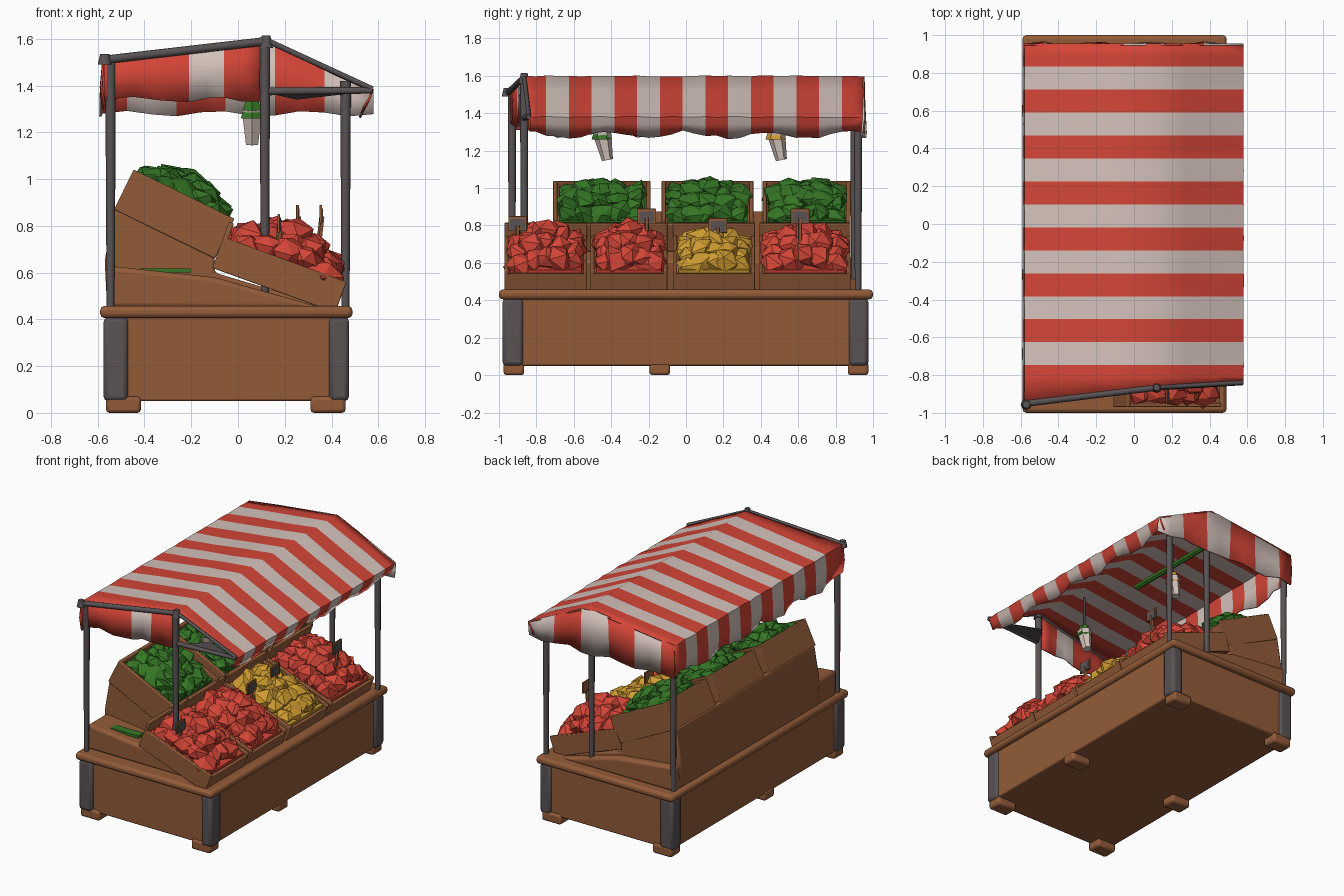
import bpy, bmesh, math, random
from mathutils import Vector, Matrix

random.seed(4)
cube = bpy.data.objects.get("Cube")
if cube:
    bpy.data.objects.remove(cube, do_unlink=True)


def material(name, rgb):
    m = bpy.data.materials.new(name)
    m.use_nodes = True
    m.diffuse_color = (*rgb, 1)
    m.node_tree.nodes["Principled BSDF"].inputs["Base Color"].default_value = (*rgb, 1)
    return m


WOOD = material("warm wood", (0.29, 0.105, 0.04))
METAL = material("dark metal", (0.1, 0.085, 0.088))
RED = material("tomato red", (0.66, 0.06, 0.038))
WHITE = material("off white cloth", (0.66, 0.54, 0.5))
GREEN = material("leaf green", (0.035, 0.18, 0.018))
YELLOW = material("golden yellow", (0.62, 0.33, 0.03))


def finish(name, bm, *mats, bevel=0, smooth=35):
    bmesh.ops.recalc_face_normals(bm, faces=bm.faces)
    me = bpy.data.meshes.new(name)
    bm.to_mesh(me)
    bm.free()
    for m in mats:
        me.materials.append(m)
    if smooth:
        me.polygons.foreach_set("use_smooth", [True] * len(me.polygons))
        me.set_sharp_from_angle(angle=math.radians(smooth))
    ob = bpy.data.objects.new(name, me)
    bpy.context.collection.objects.link(ob)
    if bevel:
        mod = ob.modifiers.new("soft edges", "BEVEL")
        mod.width, mod.segments = bevel, 2
    return ob


def add_box(bm, lo, hi, frame=Matrix()):
    lo, hi = Vector(lo), Vector(hi)
    size = Matrix.Diagonal((*(hi - lo), 1))
    bmesh.ops.create_cube(bm, size=1, matrix=frame @ Matrix.Translation((lo + hi) / 2) @ size)


def box(name, lo, hi, mat, bevel=0.0):
    bm = bmesh.new()
    add_box(bm, lo, hi)
    return finish(name, bm, mat, bevel=bevel)


def rod(name, a, b, r1, r2, mat=METAL, sides=8):
    a, b = Vector(a), Vector(b)
    turn = (b - a).to_track_quat("Z", "Y").to_matrix().to_4x4()
    bm = bmesh.new()
    bmesh.ops.create_cone(bm, cap_ends=True, segments=sides, radius1=r1, radius2=r2,
                          depth=(b - a).length, matrix=Matrix.Translation((a + b) / 2) @ turn)
    return finish(name, bm, mat, smooth=50)


def extrude_profile(name, pts, y0, y1, mat, bevel=0.0):
    bm = bmesh.new()
    face = bm.faces.new([bm.verts.new((x, y0, z)) for x, z in pts])
    new = bmesh.ops.extrude_face_region(bm, geom=[face])["geom"]
    bmesh.ops.translate(bm, vec=(0, y1 - y0, 0), verts=[v for v in new if isinstance(v, bmesh.types.BMVert)])
    return finish(name, bm, mat, bevel=bevel)


# Counter: cabinet, top, metal corners and feet
box("counter_cabinet", (-0.56, -0.96, 0.05), (0.46, 0.96, 0.42), WOOD, 0.01)
box("counter_top", (-0.59, -1, 0.405), (0.49, 1, 0.458), WOOD, 0.02)
for x0, x1, side in ((-0.575, -0.47, "back"), (0.39, 0.475, "front")):
    for y0, y1, end in ((-0.98, -0.87, "right"), (0.87, 0.975, "left")):
        box(f"corner_plate_{side}_{end}", (x0, y0, 0.05), (x1, y1, 0.41), METAL, 0.02)
    for y in (-0.92, -0.14, 0.92):
        xm = -0.49 if side == "back" else 0.385
        box(f"foot_{side}", (xm - 0.075, y - 0.055, 0), (xm + 0.075, y + 0.055, 0.07), WOOD, 0.015)

# Sloping stand under the crates
extrude_profile("stand_plinth", [(-0.56, 0.45), (-0.56, 0.63), (-0.1, 0.58), (0.36, 0.45)], -0.9, 0.93, WOOD, 0.02)
extrude_profile("stand_body", [(-0.56, 0.45), (-0.57, 0.65), (-0.53, 0.88), (-0.1, 0.68), (-0.1, 0.6), (0.4, 0.45)],
                -0.7, 0.88, WOOD, 0.015)
box("leaf_scrap", (-0.42, -0.84, 0.6), (-0.2, -0.78, 0.618), GREEN)


def crate(name, y0, y1, x, z, angle, length, side_h, back_h, t=0.022):
    # Open tray tilted down towards the customer side
    frame = Matrix.Translation((x, 0, z)) @ Matrix.Rotation(math.radians(angle), 4, "Y")
    bm = bmesh.new()
    add_box(bm, (0, y0, 0), (length, y1, t), frame)
    add_box(bm, (0, y0, 0), (t, y1, back_h), frame)
    add_box(bm, (length - t, y0, 0), (length, y1, side_h * 0.85), frame)
    for y in (y0, y1 - t):
        add_box(bm, (0, y, 0), (length, y + t, side_h), frame)
    finish(name, bm, WOOD, bevel=0.005)
    return frame


def pile(name, frame, y0, y1, length, base, rise, mat, size, flat):
    # Heap of faceted lumps, highest in the middle of the tray
    bm = bmesh.new()
    add_box(bm, (0.03, y0 + 0.03, 0.02), (length - 0.03, y1 - 0.03, base), frame)
    n = 5
    for i in range(n):
        for j in range(n):
            u, v = (i + 0.5) / n, (j + 0.5) / n
            hump = math.sqrt(math.sin(math.pi * u) * math.sin(math.pi * v))
            r = size * random.uniform(0.85, 1.2)
            h = base + rise * hump * random.uniform(0.75, 1.1) - r * 0.5
            p = Vector((0.06 + u * (length - 0.12), y0 + 0.05 + v * (y1 - y0 - 0.1), h))
            spin = Matrix.Rotation(random.uniform(-0.6, 0.6), 4, "X") @ Matrix.Rotation(random.uniform(0, 6), 4, "Z")
            ball = bmesh.ops.create_icosphere(bm, subdivisions=1, radius=r, matrix=frame @ Matrix.Translation(p)
                                              @ spin @ Matrix.Diagonal((1.1, 0.95, flat, 1)))
            for vert in ball["verts"]:
                vert.co += Vector([random.uniform(-0.12, 0.12) * r for _ in range(3)])
    finish(name, bm, mat, smooth=20)


# Upper crates with greens
for y0, y1 in ((-0.71, -0.19), (-0.13, 0.36), (0.41, 0.88)):
    f = crate("upper_crate", y0, y1, -0.53, 0.87, 26, 0.48, 0.19, 0.19)
    pile("greens", f, y0, y1, 0.48, 0.17, 0.12, GREEN, 0.075, 0.6)

# Lower crates with red and yellow produce, each with a price tag
for y0, y1, mat, tag in ((-0.97, -0.53, RED, (0.18, -0.9, 0.8)), (-0.51, -0.1, RED, (0.26, -0.21, 0.84)),
                         (-0.07, 0.37, YELLOW, (0.18, 0.17, 0.79)), (0.39, 0.88, RED, (0.36, 0.61, 0.84))):
    f = crate("lower_crate", y0, y1, -0.11, 0.62, 20, 0.56, 0.14, 0.21)
    pile("produce", f, y0, y1, 0.56, 0.13, 0.11 if mat is YELLOW else 0.16, mat, 0.075, 0.85)
    x, y, z = tag
    rod("tag_stick", (x - 0.02, y, z - 0.18), (x, y, z), 0.012, 0.012, WOOD, 5)
    box("tag_board", (x - 0.012, y - 0.05, z - 0.03), (x, y + 0.05, z + 0.05), WOOD, 0.003)
    box("tag_face", (x, y - 0.04, z - 0.025), (x + 0.004, y + 0.04, z + 0.035), METAL)

# Poles and canopy frame
for name, x, y, top in (("back_right", -0.545, -0.93, 1.5), ("back_left", -0.545, 0.92, 1.5),
                        ("ridge_right", 0.115, -0.865, 1.59), ("ridge_left", 0.115, 0.9, 1.59),
                        ("front_left", 0.46, 0.92, 1.42)):
    rod("pole_" + name, (x, y, 0.44), (x, y, top), 0.017, 0.023)
rod("ridge_cap", (0.12, -0.865, 1.56), (0.12, -0.865, 1.615), 0.03, 0.018)
rod("back_cap", (-0.57, -0.955, 1.49), (-0.57, -0.955, 1.535), 0.03, 0.02)
rod("gable_rail_back", (-0.575, -0.95, 1.51), (0.12, -0.865, 1.59), 0.018, 0.018)
rod("gable_rail_front", (0.12, -0.865, 1.595), (0.575, -0.84, 1.385), 0.012, 0.012)
rod("gable_tie", (0.1, -0.865, 1.375), (0.575, -0.84, 1.38), 0.017, 0.014)
bm = bmesh.new()
bm.faces.new([bm.verts.new(p) for p in ((0.12, -0.86, 1.37), (0.56, -0.84, 1.375), (0.25, -0.66, 1.34))])
finish("gable_gusset", bm, METAL)
rod("hanging_rail", (0.06, 0.1, 1.4), (0.06, 0.88, 1.4), 0.02, 0.02, GREEN, 6)
for y, band in ((-0.45, GREEN), (0.48, YELLOW)):
    rod("hanging_bag", (0.06, y, 1.3), (0.06, y + 0.03, 1.15), 0.05, 0.03, WHITE, 6)
    rod("bag_tie", (0.06, y, 1.56), (0.06, y, 1.32), 0.008, 0.008, METAL, 5)
    rod("bag_top", (0.06, y, 1.34), (0.06, y, 1.26), 0.03, 0.055, band, 6)


def cloth(name, rows, colour):
    # Sheet from rows of points; colour gives the material slot of each column
    bm = bmesh.new()
    grid = [[bm.verts.new(p) for p in row] for row in rows]
    for a, b in zip(grid, grid[1:]):
        for j in range(len(a) - 1):
            face = bm.faces.new((a[j], a[j + 1], b[j + 1], b[j]))
            face.material_index = colour(j)
    ob = finish(name, bm, RED, WHITE, smooth=40)
    ob.modifiers.new("thickness", "SOLIDIFY").thickness = 0.01


def roof_z(x):
    return 1.6 - (0.12 - x) * 0.125 if x < 0.12 else 1.6 - (x - 0.12) * 0.478


def right_end(x):
    return -0.865 + (x - 0.12) * (0.12 if x < 0.12 else 0.07)


# Striped roof with hanging front and back edges, two columns per stripe
profile = [(-0.585, 1.29), (-0.59, 1.4)] + [(x, roof_z(x)) for x in (-0.58, -0.35, -0.12, 0.12, 0.28, 0.43, 0.58)]
profile += [(0.565, 1.34), (0.535, 1.285)]
rows = []
for k, (x, z) in enumerate(profile):
    row = []
    for j in range(31):
        y = 0.955 - j * 0.0608 if j < 30 else right_end(x)
        loose = k in (0, len(profile) - 1)
        wave = 0.018 * math.sin(j * 0.9) + random.uniform(-0.01, 0.01) if loose else random.uniform(-0.004, 0.004)
        row.append((x + wave * 0.4, y, z + wave))
    rows.append(row)
cloth("canopy_roof", rows, lambda j: j // 2 % 2)


def end_valance(name, xs, y_at, bottom, colour):
    rows = []
    for t in (0, 0.5, 1):
        rows.append([(x, y_at(x) + 0.015 * t * math.sin(i * 2.2),
                      roof_z(x) * (1 - t) + (min(bottom, roof_z(x) - 0.06) + 0.012 * math.sin(i * 1.7)) * t)
                     for i, x in enumerate(xs)])
    cloth(name, rows, colour)


# Hanging end cloths
end_valance("valance_left", [-0.58 + 0.1055 * i for i in range(12)], lambda x: 0.955, 1.28,
            lambda j: (j + 1) // 2 % 2)
end_valance("valance_right", [-0.57, -0.45, -0.33, -0.21, -0.13, -0.06, 0.02, 0.1], right_end, 1.34,
            lambda j: int(3 <= j <= 4))
